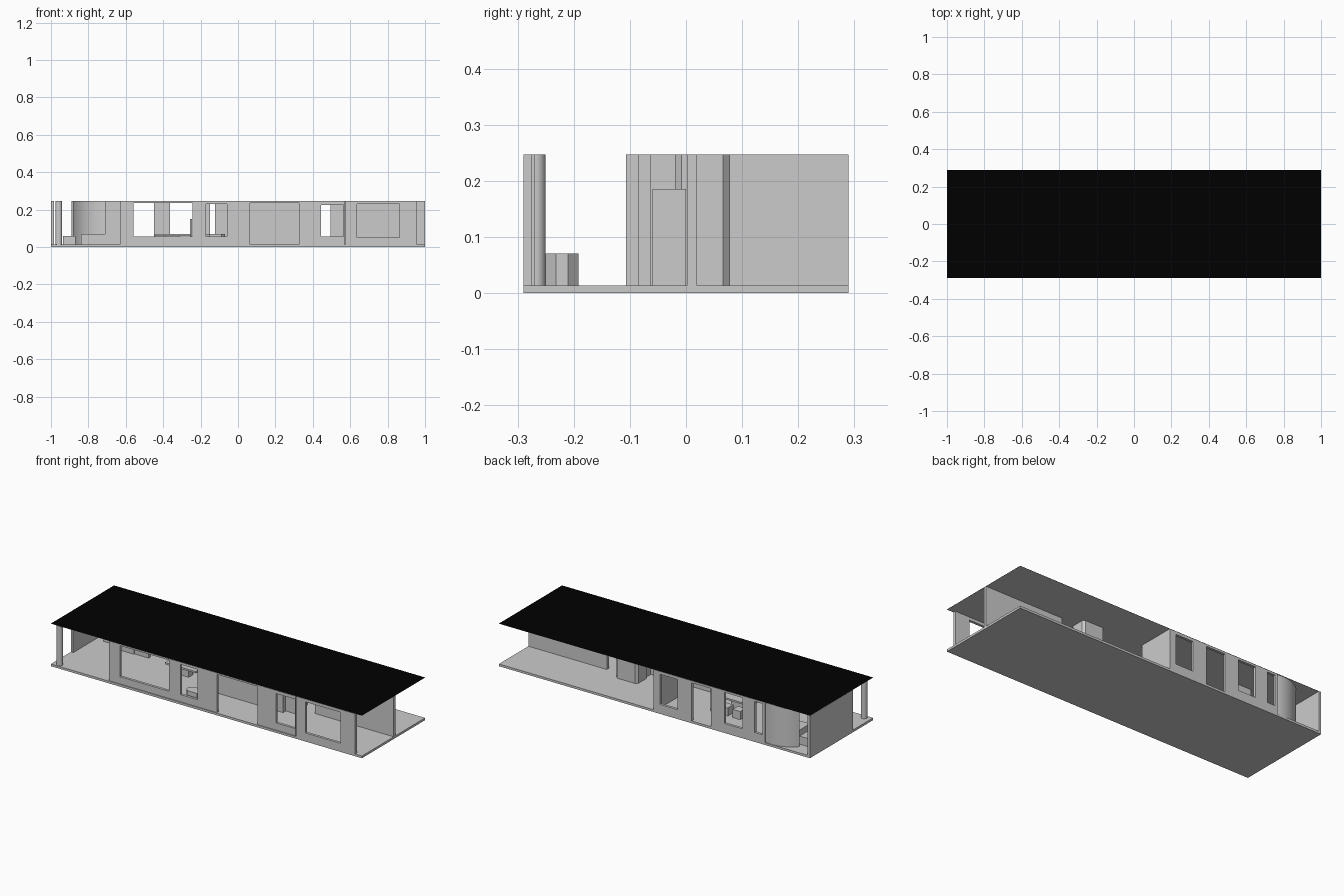
import bpy, bmesh, math
from mathutils import Vector

if "Cube" in bpy.data.objects:
    bpy.data.objects.remove(bpy.data.objects["Cube"])

FLOOR, TOP = 0.013, 0.247


def finish(name, bm, recalc=True):
    if recalc:
        bmesh.ops.recalc_face_normals(bm, faces=bm.faces)
    me = bpy.data.meshes.new(name)
    bm.to_mesh(me)
    bm.free()
    ob = bpy.data.objects.new(name, me)
    bpy.context.collection.objects.link(ob)
    return ob


def box(name, x0, x1, y0, y1, z0=FLOOR, z1=TOP, round_corners=0):
    bm = bmesh.new()
    bmesh.ops.create_cube(bm, size=1)
    for v in bm.verts:
        v.co = Vector(((x0 + x1) / 2 + v.co.x * (x1 - x0),
                       (y0 + y1) / 2 + v.co.y * (y1 - y0),
                       (z0 + z1) / 2 + v.co.z * (z1 - z0)))
    if round_corners:
        upright = [e for e in bm.edges
                   if abs(e.verts[0].co.z - e.verts[1].co.z) > 1e-4]
        bmesh.ops.bevel(bm, geom=upright, offset=round_corners, segments=1, affect='EDGES')
    return finish(name, bm)


def sheet(name, z, up):
    """Single flat roof face, facing up or down."""
    pts = [(-1, -0.29), (1, -0.29), (1, 0.29), (-1, 0.29)]
    bm = bmesh.new()
    bm.faces.new([bm.verts.new((x, y, z)) for x, y in (pts if up else pts[::-1])])
    return finish(name, bm, recalc=False)


def wall(name, x0, x1, y0, y1, openings):
    """Wall along x; openings are (x0, x1, z0, z1)."""
    xs = sorted({x0, x1, *[v for o in openings for v in o[:2]]})
    zs = sorted({FLOOR, TOP, *[v for o in openings for v in o[2:]]})
    bm = bmesh.new()
    grid = {(x, z): bm.verts.new((x, y0, z)) for x in xs for z in zs}
    for a, b in zip(xs, xs[1:]):
        for c, d in zip(zs, zs[1:]):
            mx, mz = (a + b) / 2, (c + d) / 2
            if not any(o[0] < mx < o[1] and o[2] < mz < o[3] for o in openings):
                bm.faces.new([grid[p] for p in ((a, c), (b, c), (b, d), (a, d))])
    bmesh.ops.delete(bm, geom=[v for v in bm.verts if not v.link_faces], context='VERTS')
    res = bmesh.ops.extrude_face_region(bm, geom=bm.faces[:], use_keep_orig=True)
    moved = [g for g in res['geom'] if isinstance(g, bmesh.types.BMVert)]
    bmesh.ops.translate(bm, verts=moved, vec=(0, y1 - y0, 0))
    bmesh.ops.recalc_face_normals(bm, faces=bm.faces)
    bmesh.ops.dissolve_limit(bm, angle_limit=0.01, verts=bm.verts, edges=bm.edges)
    return finish(name, bm)


# floor slab
box("floor_slab", -1, 1, -0.29, 0.29, 0, FLOOR)

# thin roof: grey ceiling below, black covering above
sheet("ceiling", TOP, False)
black = bpy.data.materials.new("black_roofing")
black.diffuse_color = (0, 0, 0, 1)
black.use_nodes = True
black.node_tree.nodes["Principled BSDF"].inputs["Base Color"].default_value = black.diffuse_color
sheet("roof_covering", TOP + 0.001, True).data.materials.append(black)

# front wall in two runs, the right one slightly forward
wall("front_wall_left", -0.63, 0.57, -0.285, -0.27, [
    (-0.56, -0.243, 0.055, 0.235),
    (-0.17, -0.06, 0.055, 0.23),
    (0.064, 0.326, FLOOR, 0.235),
    (0.444, 0.565, 0.055, 0.225)])
wall("front_wall_right", 0.575, 0.957, -0.29, -0.275, [(0.636, 0.863, 0.05, 0.23)])

# back wall with windows and a door
wall("back_wall", -0.71, 0.005, 0.275, 0.29, [
    (-0.15, -0.035, 0.055, 0.23),
    (-0.363, -0.24, FLOOR, 0.235),
    (-0.565, -0.45, 0.055, 0.235),
    (-0.695, -0.645, 0.055, 0.235)])

# solid walls
box("left_end_wall", -1, -0.985, -0.107, 0.29)
box("cross_wall", -0.01, 0.005, 0.07, 0.275)
box("terrace_wall", 0.495, 1, 0.002, 0.02)
box("core_wall", -0.122, 0.35, -0.085, -0.062)
box("bedroom_screen", -0.71, -0.62, 0.065, 0.08)

# curved screen wall at the back left
bm = bmesh.new()
n, cx, cy = 12, -0.75, 0.10
rings = []
for i in range(n + 1):
    a = math.radians(74 + (138 - 74) * i / n)
    rings.append([bm.verts.new((cx + r * math.cos(a), cy + r * math.sin(a), z))
                  for r, z in ((0.187, FLOOR), (0.187, TOP), (0.173, TOP), (0.173, FLOOR))])
for p, q in zip(rings, rings[1:]):
    for k in range(4):
        bm.faces.new((p[k], p[(k + 1) % 4], q[(k + 1) % 4], q[k]))
bm.faces.new(rings[0])
bm.faces.new(rings[-1])
curved = finish("curved_wall", bm)
bpy.context.view_layer.objects.active = curved
curved.select_set(True)
bpy.ops.object.shade_smooth_by_angle()

# round corner column
bpy.ops.mesh.primitive_cylinder_add(vertices=16, radius=0.018, depth=TOP - FLOOR,
                                    location=(-0.958, -0.268, (TOP + FLOOR) / 2))
bpy.context.object.name = "corner_column"
bpy.ops.object.shade_smooth_by_angle()

# service core and storage cabinet behind the core wall
box("service_core", 0.26, 0.40, -0.02, 0.078, FLOOR, TOP, 0.012)
box("storage_cabinet", 0.27, 0.44, -0.06, 0.0, FLOOR, 0.185)

# seat by the front window, dining table and chairs further in
box("window_seat", -0.17, -0.07, -0.25, -0.192, FLOOR, 0.07, 0.018)
box("dining_table", -0.45, -0.25, -0.03, 0.05, 0.06, 0.07)
box("table_base", -0.39, -0.31, -0.01, 0.03, FLOOR, 0.06)
for i, x in enumerate((-0.44, -0.36)):
    box(f"chair_seat_{i}", x, x + 0.05, 0.08, 0.13, FLOOR, 0.06)
box("tall_chair_back", -0.257, -0.247, 0.07, 0.13, FLOOR, 0.15)

# bed and side table in the left room
box("bed", -0.84, -0.71, 0.06, 0.22, FLOOR, 0.07)
box("side_table", -0.935, -0.87, 0.10, 0.20, FLOOR, 0.06)
